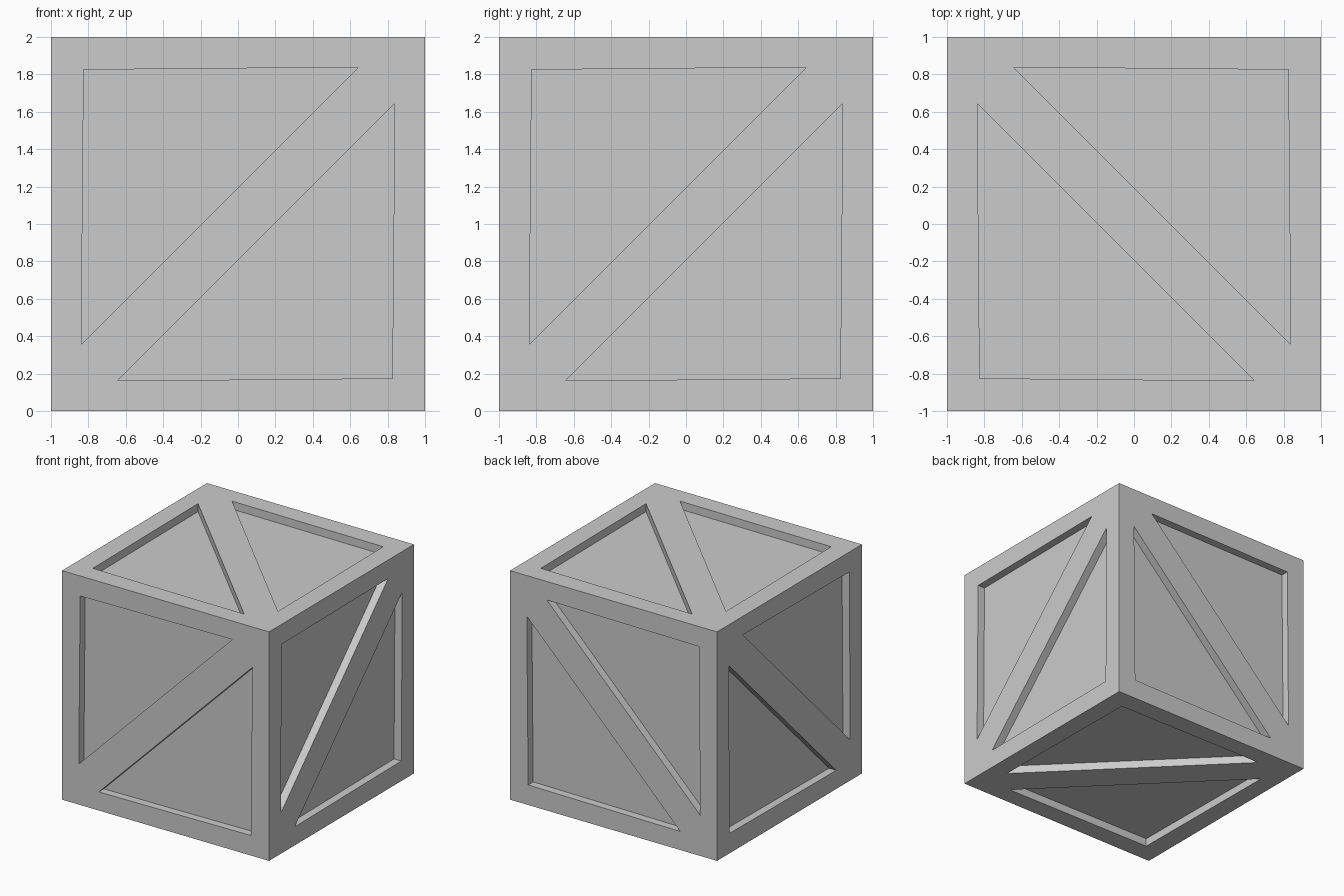
import bpy, bmesh
from mathutils import Vector

if "Cube" in bpy.data.objects:
    bpy.data.objects.remove(bpy.data.objects["Cube"])

DEPTH = 0.07
# Upper-left recessed panel outline, in centred face coordinates
TRI = [(-0.825, 0.825), (0.645, 0.838), (-0.838, -0.645)]

# Face mappings: panel coordinates (u, v) and signed height h along the face axis
MAPS = [
    lambda u, v, h: Vector((u, h, 1 + v)),    # front and back
    lambda u, v, h: Vector((h, u, 1 + v)),    # left and right
    lambda u, v, h: Vector((u, -v, 1 + h)),   # top and bottom
]


def add_prism(bm, outline, place, side):
    inner = [bm.verts.new(place(u, v, side * (1 - DEPTH))) for u, v in outline]
    outer = [bm.verts.new(place(u, v, side * 1.1)) for u, v in outline]
    bm.faces.new(inner)
    bm.faces.new(outer[::-1])
    n = len(outline)
    for i in range(n):
        j = (i + 1) % n
        bm.faces.new((inner[j], inner[i], outer[i], outer[j]))


# Solid crate body
bpy.ops.mesh.primitive_cube_add(size=2, location=(0, 0, 1))
crate = bpy.context.object
crate.name = "crate"

# Cutters: two triangles either side of the diagonal brace on all six faces
bm = bmesh.new()
for place in MAPS:
    for side in (-1, 1):
        for flip in (1, -1):
            add_prism(bm, [(u * flip, v * flip) for u, v in TRI], place, side)
bmesh.ops.recalc_face_normals(bm, faces=bm.faces)
mesh = bpy.data.meshes.new("panel_cutters")
bm.to_mesh(mesh)
bm.free()
cutter = bpy.data.objects.new("panel_cutters", mesh)
bpy.context.collection.objects.link(cutter)
cutter.hide_render = True

# Carve the recessed panels
mod = crate.modifiers.new("panels", 'BOOLEAN')
mod.operation = 'DIFFERENCE'
mod.solver = 'EXACT'
mod.object = cutter
bpy.context.view_layer.objects.active = crate
bpy.ops.object.modifier_apply(modifier=mod.name)
bpy.data.objects.remove(cutter)
